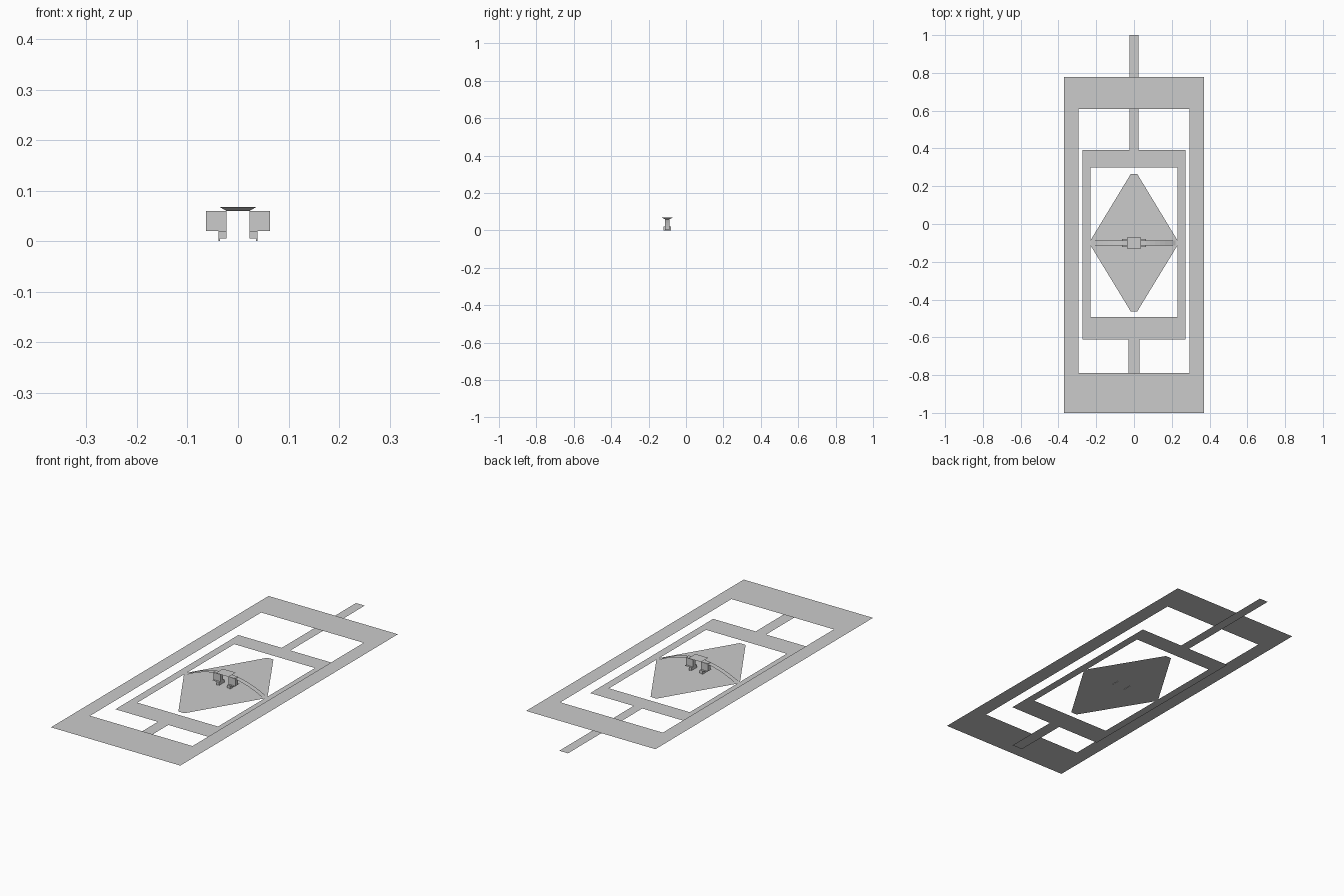
import bpy, bmesh

if "Cube" in bpy.data.objects:
    bpy.data.objects.remove(bpy.data.objects["Cube"])

CY = -0.10  # centre line of the diamond and the handle


def make(name, verts, faces):
    me = bpy.data.meshes.new(name)
    me.from_pydata(verts, [], faces)
    me.update()
    ob = bpy.data.objects.new(name, me)
    bpy.context.collection.objects.link(ob)
    return ob


def sheet(name, pts, z):
    return make(name, [(x, y, z) for x, y in pts], [range(len(pts))])


def rect(x, y0, y1):
    return [(-x, y0), (x, y0), (x, y1), (-x, y1)]


def frame(name, outer, inner, z):
    verts = [(x, y, z) for x, y in rect(*outer) + rect(*inner)]
    faces = [(i, (i + 1) % 4, (i + 1) % 4 + 4, i + 4) for i in range(4)]
    return make(name, verts, faces)


def frustum(name, x0, x1, hy0, hy1, z0, z1, bottom_x=None):
    # box whose bottom may be narrower than its top
    b0, b1 = bottom_x or (x0, x1)
    v = [(b0, CY - hy0, z0), (b1, CY - hy0, z0), (b1, CY + hy0, z0), (b0, CY + hy0, z0),
         (x0, CY - hy1, z1), (x1, CY - hy1, z1), (x1, CY + hy1, z1), (x0, CY + hy1, z1)]
    f = [(3, 2, 1, 0), (4, 5, 6, 7)] + [(i, (i + 1) % 4, (i + 1) % 4 + 4, i + 4) for i in range(4)]
    return make(name, v, f)


# Flat nested frames (outer one raised) and connecting bars
frame("outer_frame", (0.37, -1.0, 0.778), (0.293, -0.79, 0.608), 0.031)
frame("inner_frame", (0.273, -0.612, 0.393), (0.231, -0.493, 0.299), 0.002)
sheet("upper_bar", rect(0.025, 0.392, 1.0), 0.002)
sheet("lower_bar", rect(0.03, -0.90, -0.612), 0.002)

# Diamond plate with clipped corners
tip, side = 0.017, 0.012
sheet("diamond_plate", [(-tip, -0.463), (tip, -0.463), (0.231, CY - side), (0.231, CY + side),
                        (tip, 0.265), (-tip, 0.265), (-0.231, CY + side), (-0.231, CY - side)], 0.002)

# Thin arched strip over the diamond
n, half, verts = 16, 0.22, []
for i in range(n + 1):
    x = half * (2 * i / n - 1)
    z = 0.003 + 0.059 * (1 - (x / half) ** 2)
    verts += [(x, CY - 0.013, z), (x, CY + 0.013, z)]
make("arched_strip", verts, [(2 * i, 2 * i + 2, 2 * i + 3, 2 * i + 1) for i in range(n)])

# Flared cap on top of the strip
frustum("cap", -0.037, 0.037, 0.014, 0.029, 0.060, 0.068, (-0.023, 0.023))

# Paired legs, feet and pins
for s, label in ((-1, "left"), (1, "right")):
    def part(name, a, b, hy, z0, z1):
        x0, x1 = sorted((s * a, s * b))
        frustum(label + "_" + name, x0, x1, hy, hy, z0, z1)
    part("leg", 0.023, 0.063, 0.011, 0.02, 0.06)
    part("flange", 0.023, 0.063, 0.021, 0.0198, 0.0202)
    part("foot", 0.023, 0.039, 0.021, 0.005, 0.02)
    part("pin", 0.036, 0.039, 0.021, 0.0, 0.005)
